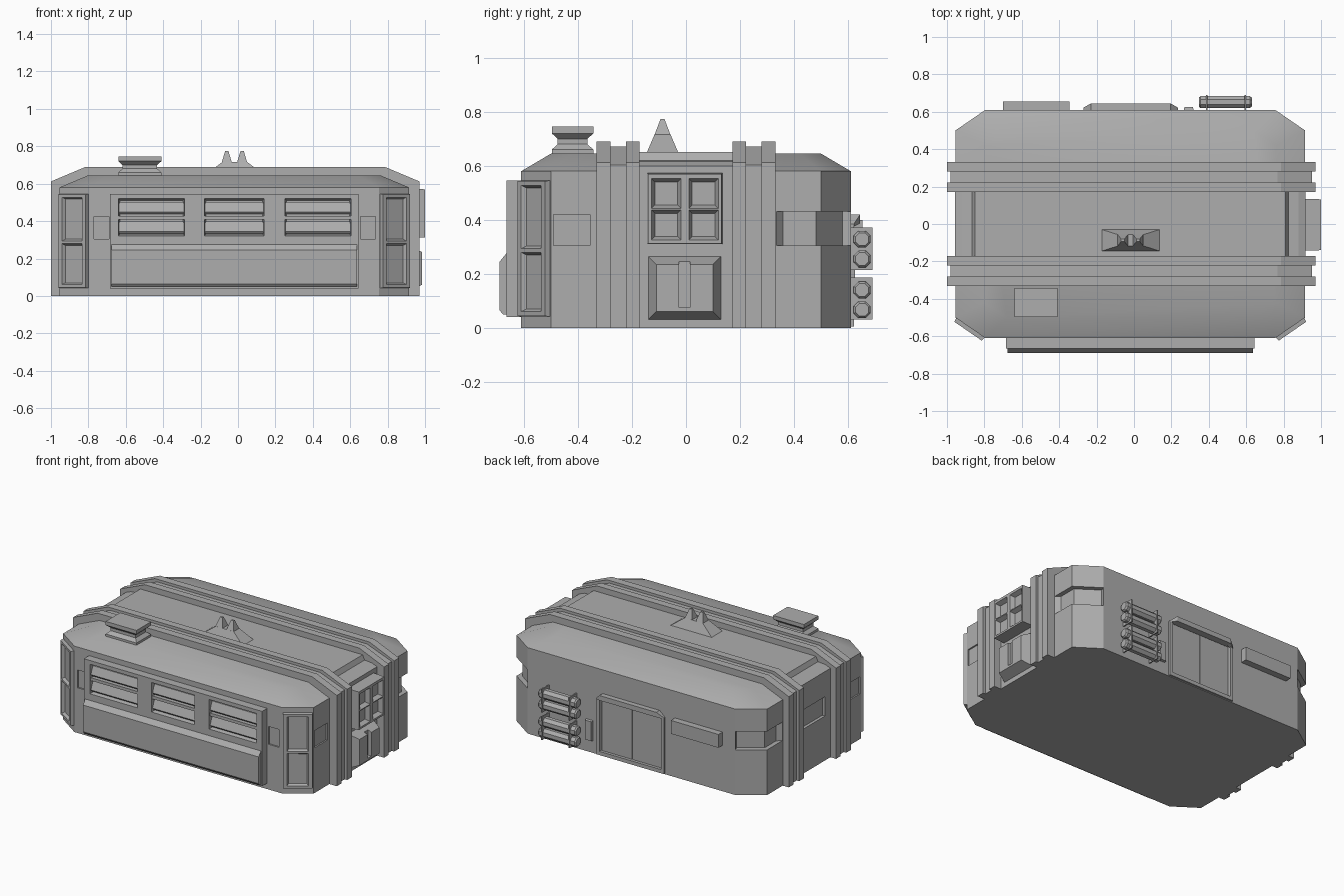
import bpy, bmesh, math
from mathutils import Matrix, Vector

if "Cube" in bpy.data.objects:
    bpy.data.objects.remove(bpy.data.objects["Cube"])

GREY = bpy.data.materials.new("grey_panel")
GREY.diffuse_color = (0.42, 0.42, 0.42, 1)
GREY.use_nodes = True
GREY.node_tree.nodes["Principled BSDF"].inputs["Base Color"].default_value = GREY.diffuse_color
CX = -0.02          # centre of the hull in x
HX, HY = 0.935, 0.61


def loft(name, rings, M=Matrix()):
    """Skin a stack of equal-sized point rings and cap both ends."""
    bm = bmesh.new()
    vs = [[bm.verts.new(M @ Vector(p)) for p in r] for r in rings]
    n = len(vs[0])
    for a, b in zip(vs, vs[1:]):
        for i in range(n):
            bm.faces.new((a[i], a[(i + 1) % n], b[(i + 1) % n], b[i]))
    bm.faces.new(vs[0])
    bm.faces.new(vs[-1])
    bmesh.ops.recalc_face_normals(bm, faces=bm.faces)
    me = bpy.data.meshes.new(name)
    bm.to_mesh(me)
    bm.free()
    me.materials.append(GREY)
    ob = bpy.data.objects.new(name, me)
    bpy.context.collection.objects.link(ob)
    return ob


def rect(x0, x1, y0, y1, z):
    return [(x0, y0, z), (x1, y0, z), (x1, y1, z), (x0, y1, z)]


def wall(deg, x, y):
    """Wall frame: local x runs along the wall, -y points outward, z is up."""
    return Matrix.Translation((x, y, 0)) @ Matrix.Rotation(math.radians(deg), 4, 'Z')


def slab(name, M, u0, u1, z0, z1, w0, w1, tu=0.0, tz=0.0):
    """Box on a wall from depth w0 to w1; the outer end shrinks by tu, tz."""
    a = [(u0, -w0, z0), (u1, -w0, z0), (u1, -w0, z1), (u0, -w0, z1)]
    b = [(u0 + tu, -w1, z0 + tz), (u1 - tu, -w1, z0 + tz),
         (u1 - tu, -w1, z1 - tz), (u0 + tu, -w1, z1 - tz)]
    return loft(name, [a, b], M)


def cut(targets, cutter):
    for t in targets:
        m = t.modifiers.new("cut", 'BOOLEAN')
        m.operation, m.solver, m.object = 'DIFFERENCE', 'EXACT', cutter
        with bpy.context.temp_override(object=t, active_object=t):
            bpy.ops.object.modifier_apply(modifier=m.name)
    bpy.data.objects.remove(cutter)


def recess(targets, M, u0, u1, z0, z1, top, depth, t=0.0):
    """Cut a pocket whose floor is smaller than its mouth by t."""
    cut(targets, slab("cutter", M, u0 + t, u1 - t, z0 + t, z1 - t,
                      top - depth, top + 0.001, -t, -t))


def octagon(hx, hy, cx, cy, z):
    q = [(hx, hy - cy), (hx - cx, hy)]
    pts = q + [(-x, y) for x, y in q[::-1]]
    pts += [(-x, -y) for x, y in pts]
    return [(CX + x, y, z) for x, y in pts]


FRONT, BACK = wall(0, 0, -HY), wall(180, 0, HY)
RIGHT, LEFT = wall(90, CX + HX, 0), wall(-90, CX - HX, 0)

# Hull with sloped roof rim
hull = loft("hull", [octagon(HX, HY, .16, .11, 0), octagon(HX, HY, .16, .11, .58),
                     octagon(.78, .5, .12, .08, .645)])
# Middle section between the bands, with a raised roof panel
half = [(.938, 0), (.938, .6), (.9, .615), (.845, .62), (.83, .652)]
prof = half + [(-x, z) for x, z in half[::-1]]
middle = loft("middle_section", [[(CX + x, y, z) for x, z in prof] for y in (-.2, .2)])

# Wrap-around bands: a core with two raised ridges
for side, s in (("front", -1), ("back", 1)):
    for part, y0, y1, d in (("core", .2, .31, .018), ("inner_ridge", .172, .222, 0),
                            ("outer_ridge", .28, .332, 0)):
        half = [(.985 - d, 0), (.985 - d, .612 - d / 2), (.8 - d, .69 - d)]
        p = half + [(-x, z) for x, z in half[::-1]]
        loft(f"{side}_band_{part}", [[(x - .015, s * y, z) for x, z in p] for y in (y0, y1)])

# Recessed strips around the back corners
for s in (-1, 1):
    plan = [(.95, .32), (.935, .335), (.905, .36), (.905, .482), (.765, .58), (.775, .61), (.95, .63)]
    cut([hull], loft("cutter", [[(CX + s * x, y, z) for x, y in plan] for z in (.305, .43)]))

# Small flush windows on the front wall and sides
for u in (-.73, .695):
    recess([hull], FRONT, u - .04, u + .04, .305, .425, 0, .01)
recess([hull], RIGHT, -.49, -.355, .305, .42, 0, .01)
recess([hull], LEFT, .355, .49, .305, .42, 0, .01)
recess([hull, middle], LEFT, -.115, .115, .3, .43, .003, .02)

# Angled window frames on the front corners
for side, s in (("right", 1), ("left", -1)):
    M = wall(s * math.degrees(math.atan2(.11, .16)), CX + s * (HX - .08), -HY + .055)
    f = slab(f"{side}_corner_window", M, -.093, .093, .04, .547, -.01, .022, .004, .004)
    for z0, z1 in ((.06, .28), (.293, .528)):
        recess([f], M, -.066, .066, z0, z1, .022, .018, .01)

# Front bay: window frame, louvres and protruding lower panel
bay = slab("front_bay", FRONT, -.685, .645, .04, .545, -.01, .055)
for i, (u0, u1) in enumerate(((-.64, -.285), (-.18, .14), (.25, .605))):
    recess([bay], FRONT, u0, u1, .32, .52, .055, .045, .01)
    for z in (.333, .437):
        loft(f"louvre_{i}_{'upper' if z > .4 else 'lower'}",
             [[(u, -.008, z), (u, -.04, z), (u, -.05, z + .012),
               (u, -.03, z + .065), (u, -.008, z + .065)] for u in (u0 + .004, u1 - .004)], FRONT)
    slab(f"window_rail_{i}", FRONT, u0, u1, .408, .428, .005, .05)
loft("front_lower_panel", [[(u, -.05, .05), (u, -.068, .05), (u, -.08, .065), (u, -.08, .245),
                            (u, -.05, .282)] for u in (-.675, .637)], FRONT)

# Right side: four-pane window and split chamfered hatch
f = slab("side_window", RIGHT, -.143, .135, .31, .573, -.01, .085, .003, .003)
for u0, u1 in ((-.128, -.018), (.01, .12)):
    for z0, z1 in ((.325, .437), (.442, .553)):
        recess([f], RIGHT, u0, u1, z0, z1, .085, .03, .013)
h = slab("side_hatch", RIGHT, -.14, .13, .03, .265, .0, .07, .03, .03)
recess([h], RIGHT, -.025, .015, .075, .3, .07, .025)

# Back door with two leaves, hood and sill
recess([hull], BACK, -.21, .25, .03, .39, 0, .02)
slab("door_leaf_right", BACK, -.206, .017, .03, .385, -.03, -.008)
slab("door_leaf_left", BACK, .023, .246, .03, .385, -.03, -.008)
loft("door_hood", [[(u, 0, z), (u, -w, z)] + [(u, -w, z2), (u, 0, z2)] for u, w, z, z2 in
                   ((-.235, .012, .375, .385), (-.195, .035, .387, .42),
                    (.23, .035, .387, .42), (.27, .012, .375, .385))], BACK)
slab("door_sill", BACK, -.235, .27, .005, .03, -.01, .012)
for n, u0, u1 in (("left", .25, .27), ("right", -.235, -.21)):
    slab(f"door_jamb_{n}", BACK, u0, u1, .03, .38, -.01, .012)

# Back wall awning box and small control box
slab("awning_box", BACK, .345, .7, .31, .4, -.01, .044)
slab("control_box", BACK, -.32, -.265, .08, .22, -.01, .016, .005, .005)

# Gas bottles in brackets on the back wall
for i, z in enumerate((.067, .14, .255, .328)):
    loft(f"bottle_{i}", [[(x, .652 + r * math.cos(a), z + r * math.sin(a))
                          for a in [math.tau * (k + .5) / 8 for k in range(8)]]
                         for x, r in ((.347, .026), (.355, .034), (.62, .034), (.63, .026))])
for i, z in enumerate((.03, .215)):
    for j, u in enumerate((-.39, -.595)):
        slab(f"bottle_bracket_{i}_{j}", BACK, u - .004, u + .004, z, z + .157, -.01, .08)

# Roof vent with a pinched waist
loft("roof_vent", [rect(-.64 + d, -.41 - d, -.497 + d, -.343 - d, z) for z, d in
                   ((.63, 0), (.66, 0), (.68, .022), (.7, .022), (.72, 0), (.745, 0))])

# Twin-peaked roof beacon
loft("beacon_base", [rect(-.18, .145, -.147, -.027, .645), rect(-.085, .05, -.117, -.057, .715)])
for n, x in (("left", -.06), ("right", .022)):
    loft(f"beacon_peak_{n}", [rect(x - .027, x + .027, -.117, -.057, .714),
                              rect(x - .009, x + .009, -.094, -.08, .774)])

# Soft shading on the roof rim only
bpy.ops.object.select_all(action='DESELECT')
hull.select_set(True)
bpy.context.view_layer.objects.active = hull
bpy.ops.object.shade_smooth_by_angle(angle=math.radians(32))
